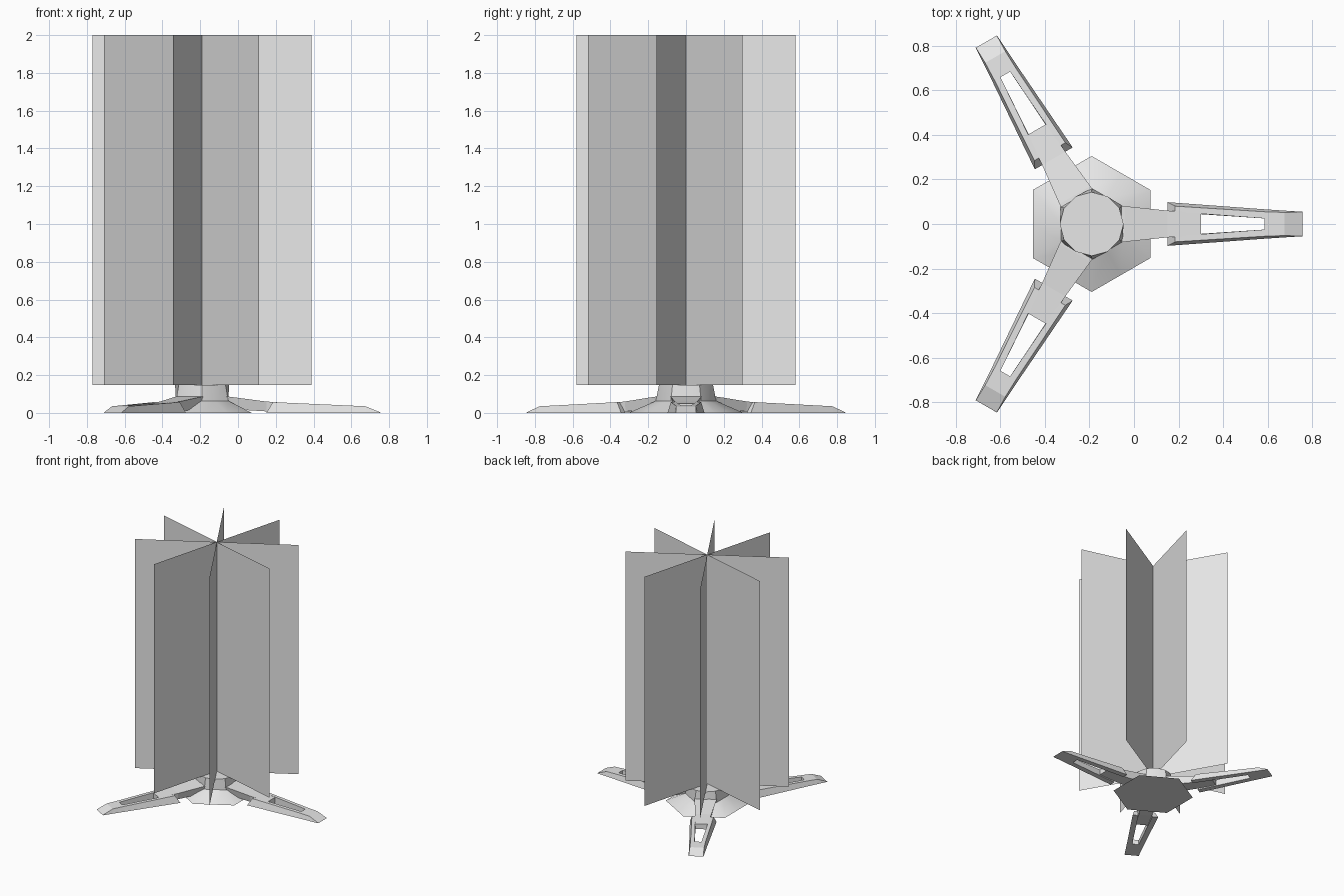
import bpy, bmesh, math
from mathutils import Matrix

if "Cube" in bpy.data.objects:
    bpy.data.objects.remove(bpy.data.objects["Cube"])

AXIS_X = -0.19  # the stand's centre line

grey = bpy.data.materials.new("light grey")
grey.diffuse_color = (0.8, 0.8, 0.8, 1)
grey.use_nodes = True
grey.node_tree.nodes["Principled BSDF"].inputs["Base Color"].default_value = grey.diffuse_color


def loft(bm, sections, cap_start=True, cap_end=True):
    """Skin a list of equally long closed sections."""
    rings = [[bm.verts.new(p) for p in s] for s in sections]
    for a, b in zip(rings, rings[1:]):
        n = len(a)
        for i in range(n):
            j = (i + 1) % n
            bm.faces.new((a[i], a[j], b[j], b[i]))
    if cap_start:
        bm.faces.new(rings[0][::-1])
    if cap_end:
        bm.faces.new(rings[-1])


def finish(name, bm, angle=0.0, smooth=False, solid=True):
    if solid:
        bmesh.ops.recalc_face_normals(bm, faces=bm.faces[:])
    bm.transform(Matrix.Translation((AXIS_X, 0, 0)) @ Matrix.Rotation(angle, 4, 'Z'))
    mesh = bpy.data.meshes.new(name)
    bm.to_mesh(mesh)
    bm.free()
    mesh.materials.append(grey)
    obj = bpy.data.objects.new(name, mesh)
    bpy.context.collection.objects.link(obj)
    if smooth:
        bpy.ops.object.select_all(action='DESELECT')
        obj.select_set(True)
        bpy.context.view_layer.objects.active = obj
        bpy.ops.object.shade_smooth_by_angle(angle=math.radians(35))
    return obj


def ring(radius, z, hexagon):
    """Twelve points, on a circle or on a hexagon with corners toward +-y."""
    pts = []
    for i in range(12):
        a = math.radians(30 * i)
        r = radius * math.cos(math.pi / 6) if hexagon and i % 2 == 0 else radius
        pts.append((r * math.cos(a), r * math.sin(a), z))
    return pts


# Crossed upright sheets
for k in range(4):
    bm = bmesh.new()
    bm.faces.new([bm.verts.new(p) for p in
                  ((-0.6, 0, 0.148), (0.6, 0, 0.148), (0.6, 0, 2), (-0.6, 0, 2))])
    finish(f"sheet_{k + 1}", bm, math.radians(-15 + 45 * k), solid=False)

# Hub: hexagonal skirt rising into a rounded socket
bm = bmesh.new()
loft(bm, [ring(0.305, 0, True), ring(0.16, 0.063, True), ring(0.143, 0.148, False)])
finish("hub", bm, smooth=True)


def quad(rb, rt, z0, z1, bottom, top):
    """Upright four-point section; bottom and top are (y from, y to)."""
    return [(rb, bottom[0], z0), (rb, bottom[1], z0), (rt, top[1], z1), (rt, top[0], z1)]


for k in range(3):
    turn = math.radians(120 * k)

    # Arm joining hub and leg
    bm = bmesh.new()
    loft(bm, [quad(0.08, 0.08, 0.02, 0.09, (-0.07, 0.07), (-0.085, 0.085)),
              quad(0.15, 0.15, 0.02, 0.085, (-0.06, 0.06), (-0.08, 0.08)),
              quad(0.34, 0.34, 0.008, 0.06, (-0.05, 0.05), (-0.06, 0.06)),
              quad(0.49, 0.49, 0.008, 0.05, (-0.046, 0.046), (-0.048, 0.048))])
    finish(f"arm_{k + 1}", bm, turn)

    # Slotted leg: two rails meeting in a sloping foot
    bm = bmesh.new()
    for s in (1, -1):
        loft(bm, [quad(0.34, 0.375, 0, 0.057, (s * 0.054, s * 0.098), (s * 0.054, s * 0.08)),
                  quad(0.775, 0.775, 0, 0.039, (s * 0.025, s * 0.066), (s * 0.025, s * 0.055))],
             cap_end=False)
    loft(bm, [quad(0.775, 0.775, 0, 0.039, (-0.066, 0.066), (-0.055, 0.055)),
              quad(0.865, 0.865, 0, 0.035, (-0.06, 0.06), (-0.052, 0.052)),
              quad(0.945, 0.943, 0, 0.003, (-0.055, 0.055), (-0.054, 0.054))])
    finish(f"leg_{k + 1}", bm, turn)
